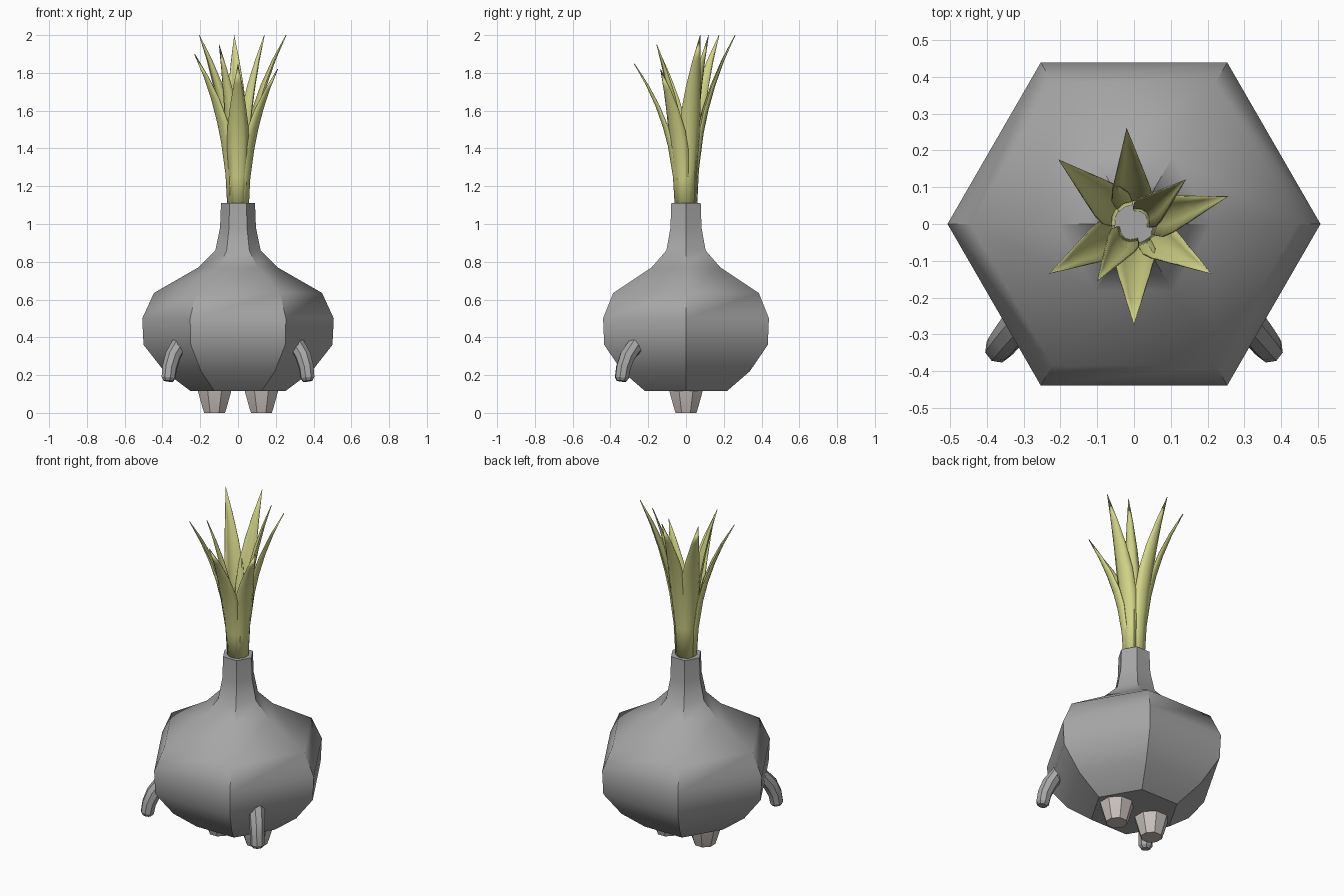
import bpy, bmesh, math
from mathutils import Vector

cube = bpy.data.objects.get("Cube")
if cube:
    bpy.data.objects.remove(cube, do_unlink=True)


def material(name, rgb):
    m = bpy.data.materials.new(name)
    m.use_nodes = True
    m.diffuse_color = (*rgb, 1)
    bsdf = next(n for n in m.node_tree.nodes if n.type == 'BSDF_PRINCIPLED')
    bsdf.inputs["Base Color"].default_value = (*rgb, 1)
    return m


GREY = material("bulb grey", (0.38, 0.38, 0.38))
PALE = material("pale foot", (0.58, 0.53, 0.50))
GREEN = material("leaf green", (0.64, 0.66, 0.24))


def loft(name, rings, mat, closed=True, angle=35):
    """Skin a list of point rings; closed rings are capped at both ends."""
    bm = bmesh.new()
    rows = [[bm.verts.new(p) for p in ring] for ring in rings]
    n = len(rows[0])
    for a, b in zip(rows, rows[1:]):
        for i in range(n if closed else n - 1):
            j = (i + 1) % n
            bm.faces.new((a[i], a[j], b[j], b[i]))
    if closed:
        bm.faces.new(rows[0][::-1])
        bm.faces.new(rows[-1])
    bmesh.ops.remove_doubles(bm, verts=bm.verts, dist=0.0005)
    bmesh.ops.recalc_face_normals(bm, faces=bm.faces)
    mesh = bpy.data.meshes.new(name)
    bm.to_mesh(mesh)
    bm.free()
    mesh.materials.append(mat)
    ob = bpy.data.objects.new(name, mesh)
    bpy.context.collection.objects.link(ob)
    bpy.ops.object.select_all(action='DESELECT')
    ob.select_set(True)
    bpy.context.view_layer.objects.active = ob
    bpy.ops.object.shade_smooth_by_angle(angle=math.radians(angle))
    return ob


def circle(x, y, z, r, n, turn=0.0):
    return [(x + r * math.cos(math.tau * (i + turn) / n),
             y + r * math.sin(math.tau * (i + turn) / n), z) for i in range(n)]


# Six-sided bulb with a narrow neck
profile = [(0.25, 0.115), (0.39, 0.22), (0.5, 0.36), (0.507, 0.5), (0.445, 0.635),
           (0.21, 0.77), (0.12, 0.86), (0.095, 0.98), (0.09, 1.11)]
loft("bulb", [circle(0, 0, z, r, 6) for r, z in profile], GREY)

# Feet and drooping arms on both sides
foot = [(0.097, 0.13), (0.094, 0.11), (0.07, 0.03), (0.06, 0.0)]
arm = [((0.27, -0.22, 0.35), 0.045), ((0.32, -0.275, 0.35), 0.045),
       ((0.345, -0.31, 0.3), 0.043), ((0.362, -0.332, 0.24), 0.04),
       ((0.368, -0.34, 0.185), 0.038), ((0.37, -0.342, 0.168), 0.026)]
for side, sx in (("left", 1), ("right", -1)):
    loft(side + "_foot", [circle(sx * 0.124, 0, z, r, 8, 0.5) for r, z in foot], PALE, angle=30)
    pts = [Vector((sx * p[0], p[1], p[2])) for p, r in arm]
    across = Vector((sx * 0.6, 0.8, 0)).normalized()
    rings = []
    for i, (p, (_, r)) in enumerate(zip(pts, arm)):
        along = (pts[min(i + 1, len(pts) - 1)] - pts[max(i - 1, 0)]).normalized()
        u = (across - along * across.dot(along)).normalized()
        v = along.cross(u)
        rings.append([p + r * (u * math.cos(math.tau * (k + 0.5) / 8)
                               + v * math.sin(math.tau * (k + 0.5) / 8)) for k in range(8)])
    loft(side + "_arm", rings, GREY, angle=30)

# Curved pointed leaves: tip position, base radius, width factor
leaves = [((-0.02, 0.26, 2.0), 0.055, 1.0), ((-0.205, 0.175, 2.0), 0.055, 1.0),
          ((0.14, 0.12, 2.0), 0.04, 0.8), ((0.255, 0.075, 2.0), 0.055, 1.0),
          ((0.21, -0.135, 1.82), 0.055, 1.0), ((0.0, -0.275, 1.85), 0.055, 1.05),
          ((-0.1, -0.155, 1.95), 0.045, 0.8), ((-0.23, -0.135, 1.9), 0.055, 1.0)]
stations = [(0, 0.036), (0.25, 0.045), (0.45, 0.055), (0.58, 0.052),
            (0.72, 0.039), (0.86, 0.021), (1, 0.0)]
for i, ((tx, ty, tz), base, wide) in enumerate(leaves):
    reach = math.hypot(tx, ty)
    out = Vector((tx, ty, 0)) / reach
    sideways = Vector((-out.y, out.x, 0))
    rows = []
    for t, half in stations:
        r = base + 0.02 * t + (reach - base - 0.02) * t ** 2.4
        centre = out * r + Vector((0, 0, 1.05 + t * (tz - 1.05)))
        # edges curl inward around the stem axis
        rows.append([centre + sideways * (half * wide * s) - out * (half * 0.5 * s * s)
                     for s in (-1, -0.5, 0, 0.5, 1)])
    leaf = loft(f"leaf_{i + 1}", rows, GREEN, closed=False, angle=50)
    thick = leaf.modifiers.new("thickness", 'SOLIDIFY')
    thick.thickness = 0.004
    thick.offset = 0
